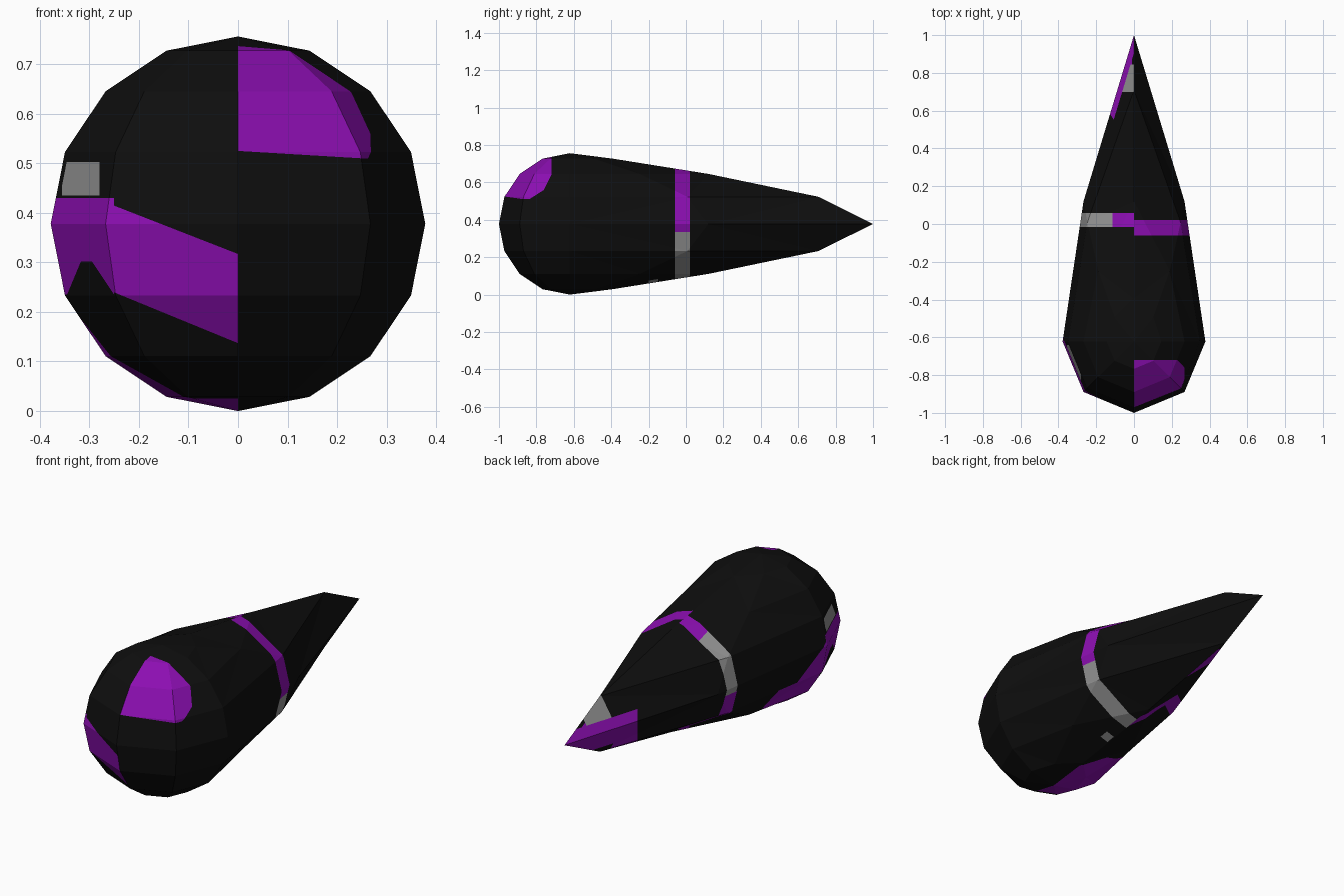
import bpy, bmesh
from mathutils import Vector

if "Cube" in bpy.data.objects:
    bpy.data.objects.remove(bpy.data.objects["Cube"])

R, STRETCH = 0.378, 1.244


def material(name, rgb):
    m = bpy.data.materials.new(name)
    m.diffuse_color = (*rgb, 1)
    m.use_nodes = True
    m.node_tree.nodes["Principled BSDF"].inputs["Base Color"].default_value = m.diffuse_color
    return m


# Faceted sphere, its back drawn out into a pointed tail by a smooth falloff
bm = bmesh.new()
bmesh.ops.create_uvsphere(bm, u_segments=8, v_segments=8, radius=R)
for v in bm.verts:
    s = max(-1, min(1, v.co.y / R))
    w = max(0, 1 - (2 - 2 * s) ** 0.5 / 1.32)
    v.co.y += STRETCH * w * w * (3 - 2 * w) + R - 1
    v.co.z += R
bmesh.ops.triangulate(bm, faces=bm.faces[:])

BLACK, PURPLE, GREY = 0, 1, 2


def paint(mat, x=None, y=None, z=None, cuts=()):
    """Cut a convex patch (box limits plus planes a*x+b*y+c*z < d) and colour it."""
    planes = list(cuts)
    for axis, lim in enumerate((x, y, z)):
        if lim:
            n = [0, 0, 0]
            n[axis] = 1
            planes.append((*n, lim[1]))
            planes.append((*[-k for k in n], -lim[0]))
    faces = bm.faces[:]
    for a, b, c, d in planes:
        if not faces:
            return
        n = Vector((a, b, c))
        geom = faces + list({e for f in faces for e in f.edges}) \
            + list({v for f in faces for v in f.verts})
        out = bmesh.ops.bisect_plane(bm, geom=geom, dist=1e-5,
                                     plane_co=n * (d / n.length_squared), plane_no=n)
        faces = [g for g in out["geom"] if isinstance(g, bmesh.types.BMFace)
                 and n.dot(g.calc_center_median()) < d]
    for f in faces:
        f.material_index = mat


LEFT, RIGHT = (-1, 0), (0, 1)

# Rounded patch on the upper right of the nose
paint(PURPLE, x=RIGHT, y=(-2, -0.72), z=(0.51, 1),
      cuts=[(0, 2, -1, -2.08), (0, 0.64, -1, -1.046), (-0.06, 0, -1, -0.525)])

# Rising band across the left of the nose
paint(PURPLE, x=(-0.25, 0), y=(-2, -0.62),
      cuts=[(-0.41, 0, -1, -0.137), (0.39, 0, 1, 0.317)])
paint(PURPLE, x=(-1, -0.25), y=(-2, -0.62), z=(0.235, 0.43))
paint(BLACK, x=(-0.345, -0.25), y=(-2, -0.62), z=(0.235, 0.302),
      cuts=[(-2.4, 0, 1, 1.063), (1.5, 0, 1, -0.14)])
paint(GREY, x=(-0.355, -0.28), y=(-2, -0.64), z=(0.435, 0.503))

# Patch under the left cheek
paint(PURPLE, x=LEFT, y=(-2, -0.33), z=(-1, 0.235),
      cuts=[(-0.4, -1, 0, 0.75), (0.9, 1, 0, -0.42)])
paint(PURPLE, x=LEFT, y=(-0.62, 0), z=(0.235, 0.43), cuts=[(0, 1, 1, -0.22)])
paint(GREY, x=(0.005, 0.05), y=(-0.2, -0.15), z=(-1, 0.2))

# Belt, right half
paint(PURPLE, x=RIGHT, y=(-0.06, 0.022), z=(0.335, 1))
paint(GREY, x=RIGHT, y=(-0.06, 0.022), z=(-1, 0.335))

# Belt, left half, bowed towards the tail underneath
paint(PURPLE, x=(-0.115, 0), y=(-0.015, 0.058), z=(0.4, 1))
paint(GREY, x=(-1, -0.115), y=(-0.015, 0.058), z=(0.345, 1))
paint(PURPLE, x=LEFT, y=(-0.02, 0.06), z=(0.235, 0.345))
paint(PURPLE, x=(-0.1, 0), z=(-1, 0.235),
      cuts=[(1.6, 1, 0, 0.05), (-1.6, -1, 0, 0.04)])
paint(PURPLE, x=(-1, -0.1), z=(-1, 0.235),
      cuts=[(-0.93, 1, 0, 0.31), (0.93, -1, 0, -0.215)])

# Tail tip patches on the left
paint(PURPLE, x=LEFT, z=(-1, 0.425), cuts=[(-1.43, -1, 0, -0.4)])
paint(PURPLE, x=LEFT, y=(0.84, 2), z=(0.42, 1), cuts=[(1, 0, 0, -0.01)])
paint(BLACK, x=(-0.06, 0), y=(0.65, 0.82), z=(-1, 0.265))
paint(GREY, x=LEFT, y=(0.7, 0.845), z=(0.425, 1))

mesh = bpy.data.meshes.new("body")
bm.to_mesh(mesh)
bm.free()
for m in (material("black", (0.0044, 0.0044, 0.0044)),
          material("purple", (0.26, 0.0045, 0.44)),
          material("grey", (0.29, 0.29, 0.29))):
    mesh.materials.append(m)
body = bpy.data.objects.new("body", mesh)
bpy.context.collection.objects.link(body)
